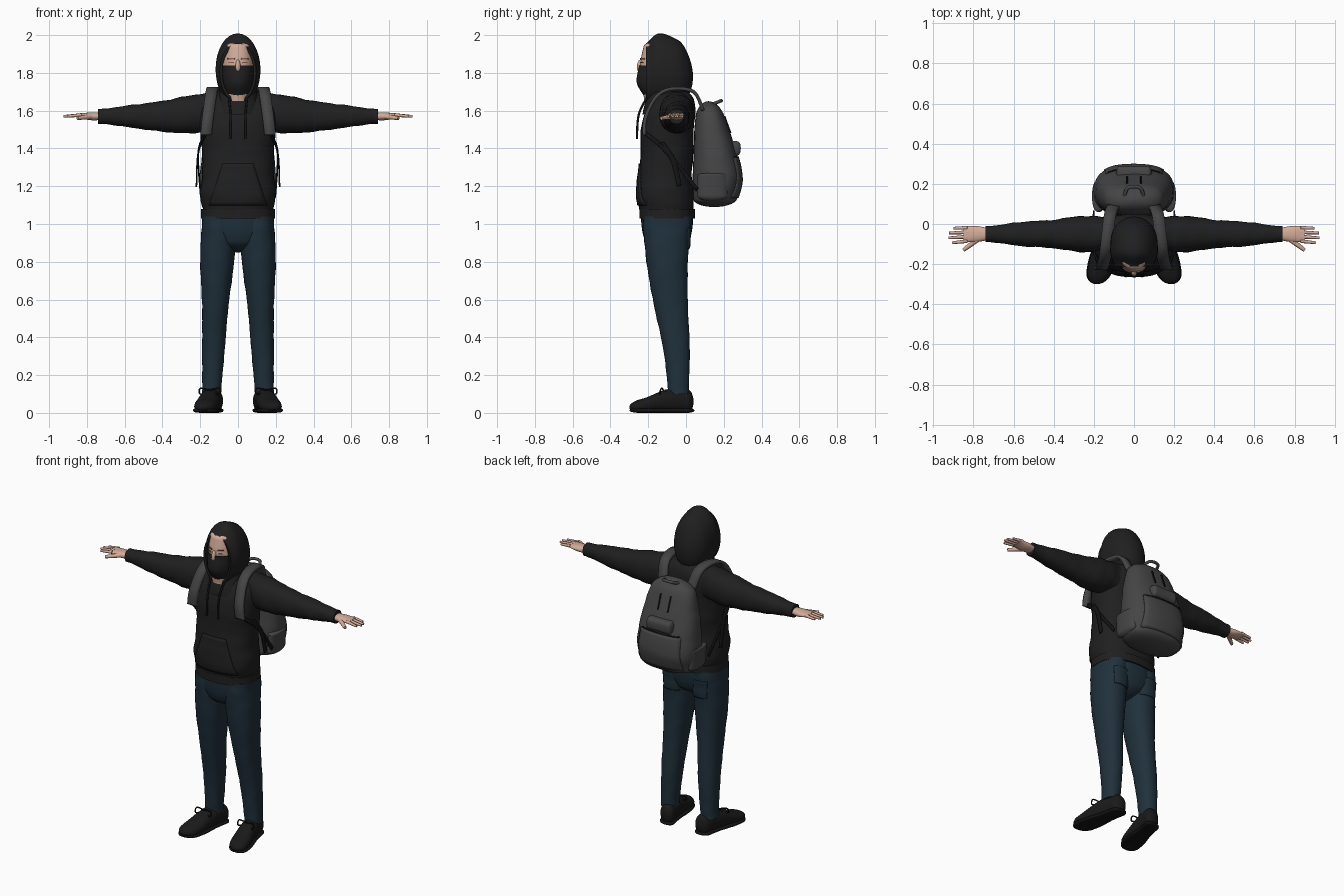
import bpy, bmesh, math
from mathutils import Vector

if "Cube" in bpy.data.objects:
    bpy.data.objects.remove(bpy.data.objects["Cube"])


def material(name, red, green, blue):
    mat = bpy.data.materials.new(name)
    mat.use_nodes = True
    mat.diffuse_color = (red, green, blue, 1)
    shader = mat.node_tree.nodes["Principled BSDF"]
    shader.inputs["Base Color"].default_value = mat.diffuse_color
    shader.inputs["Roughness"].default_value = 0.9
    return mat


cloth = material("black cloth", .014, .014, .014)
trim = material("dark trim", .007, .007, .007)
denim = material("blue denim", .014, .03, .044)
canvas = material("grey canvas", .06, .06, .06)
leather = material("shoe black", .01, .01, .01)
skin = material("skin", .65, .41, .32)
brow = material("brow brown", .22, .12, .09)


def finish(name, bm, mat, mirror=False):
    """Turn a bmesh into a smooth shaded object, optionally mirrored in x."""
    bmesh.ops.recalc_face_normals(bm, faces=bm.faces)
    mesh = bpy.data.meshes.new(name)
    bm.to_mesh(mesh)
    bm.free()
    mesh.materials.append(mat)
    part = bpy.data.objects.new(name, mesh)
    bpy.context.collection.objects.link(part)
    bpy.ops.object.select_all(action="DESELECT")
    part.select_set(True)
    bpy.context.view_layer.objects.active = part
    bpy.ops.object.shade_smooth_by_angle(angle=math.pi / 4)
    if mirror:
        part.modifiers.new("mirror", "MIRROR").use_mirror_merge = False
    return part


def thicken(part, thickness):
    solid = part.modifiers.new("thickness", "SOLIDIFY")
    solid.thickness, solid.offset = thickness, 0


def sample(rows, s):
    """Catmull-Rom value at fraction s of evenly spaced rows of numbers."""
    last = len(rows) - 1
    i = max(min(int(s * last), last - 1), 0)
    t = s * last - i
    near = [rows[max(min(i + k, last), 0)] for k in (-1, 0, 1, 2)]
    return [b + t / 2 * (c - a + t * (2 * a - 5 * b + 4 * c - d + t * (3 * (b - c) + d - a)))
            for a, b, c, d in zip(*near)]


def path_through(points):
    steps = 6 * (len(points) - 1)
    return [Vector(sample(points, k / steps)) for k in range(steps + 1)]


def dome_scale(distance, length):
    """Elliptical shrink within the given length of an end."""
    if distance >= length:
        return 1
    return max(math.sqrt(1 - (1 - distance / length) ** 2), .02)


def loft(name, mat, axis, span, rows, drift=(0, 0), dome=(0, 0), power=2.2, fold=0,
         mirror=False, open_start=False):
    """Skin even sections (centre v, radius u, radius v); drift slides centre u along the span."""
    place = {"X": lambda t, u, v: (t, u, v),
             "Y": lambda t, u, v: (u, t, v),
             "Z": lambda t, u, v: (u, v, t)}[axis]
    start, end = span
    stations, sides = 36, 32
    bm = bmesh.new()
    rings = []
    for j in range(stations + 1):
        s = (1 - math.cos(math.pi * j / stations)) / 2
        t = start + s * (end - start)
        centre_u = drift[0] + s * (drift[1] - drift[0])
        centre_v, radius_u, radius_v = sample(rows, s)
        scale = dome_scale(t - start, dome[0]) * dome_scale(end - t, dome[1])
        ring = []
        for k in range(sides):
            angle = math.tau * k / sides
            c, d = math.cos(angle), math.sin(angle)
            wide = scale * (1 + fold * (math.sin(t * 75 + 2 * angle) + math.sin(t * 43 - 3 * angle)))
            u = centre_u + radius_u * wide * math.copysign(abs(c) ** (2 / power), c)
            v = centre_v + radius_v * wide * math.copysign(abs(d) ** (2 / power), d)
            ring.append(bm.verts.new(place(t, u, v)))
        rings.append(ring)
    for low, high in zip(rings, rings[1:]):
        for k in range(sides):
            n = (k + 1) % sides
            bm.faces.new((low[k], low[n], high[n], high[k]))
    if not open_start:
        bm.faces.new(rings[0])
    bm.faces.new(rings[-1])
    return finish(name, bm, mat, mirror)


def tube(name, mat, radius, points, taper=1):
    """Round cord through points, thinning towards its end."""
    path = path_through(points)
    curve = bpy.data.curves.new(name, "CURVE")
    curve.dimensions = "3D"
    curve.bevel_depth = radius
    curve.use_fill_caps = True
    spline = curve.splines.new("POLY")
    spline.points.add(len(path) - 1)
    for i, (point, position) in enumerate(zip(spline.points, path)):
        point.co = (*position, 1)
        point.radius = 1 + (taper - 1) * i / (len(path) - 1)
    curve.materials.append(mat)
    bpy.context.collection.objects.link(bpy.data.objects.new(name, curve))


def ribbon(name, mat, across, thickness, points):
    """Flat webbing along a path, mirrored to both sides."""
    bm = bmesh.new()
    half = Vector(across) / 2
    pairs = [(bm.verts.new(p - half), bm.verts.new(p + half)) for p in path_through(points)]
    for a, b in zip(pairs, pairs[1:]):
        bm.faces.new((a[0], a[1], b[1], b[0]))
    thicken(finish(name, bm, mat, True), thickness)


def patch(name, mat, target, side, centre, low, high, wide_low, wide_high):
    """Thin sewn panel projected on the front (-1) or back (1) of a part."""
    bm = bmesh.new()
    bmesh.ops.create_grid(bm, x_segments=12, y_segments=12, size=1)
    for vert in bm.verts:
        up = (vert.co.y + 1) / 2
        width = wide_low + up * (wide_high - wide_low)
        vert.co = (centre + vert.co.x * width, side, low + up * (high - low))
    part = finish(name, bm, mat)
    wrap = part.modifiers.new("wrap", "SHRINKWRAP")
    wrap.target, wrap.wrap_method, wrap.wrap_mode = target, "PROJECT", "ABOVE_SURFACE"
    wrap.use_project_y = True
    wrap.use_positive_direction = side < 0
    wrap.use_negative_direction = side > 0
    wrap.offset = .003
    thicken(part, .006)


# Hooded top
torso = loft("hoodie_body", cloth, "Z", (1.04, 1.72), [
    (-.1, .18, .14), (-.11, .2, .15), (-.11, .19, .14), (-.1, .19, .14),
    (-.1, .2, .14), (-.08, .2, .13), (-.06, .12, .09)], dome=(0, .06), power=2.4, fold=.006)
loft("hoodie_hem", cloth, "Z", (1.03, 1.08), [(-.1, .195, .147)], power=2.4)
loft("sleeve", cloth, "X", (.1, .72), [
    (1.6, .08, .1), (1.58, .09, .1), (1.57, .07, .08), (1.57, .06, .06), (1.57, .04, .04)],
    drift=(-.05, -.05), fold=.016, mirror=True)
loft("cuff", cloth, "X", (.69, .74), [(1.57, .04, .04)], drift=(-.05, -.05), mirror=True)
loft("collar", cloth, "Z", (1.58, 1.75), [(-.13, .12, .1), (-.1, .09, .09)])
hood = loft("hood", cloth, "Y", (-.21, .03), [
    (1.8, .09, .15), (1.82, .11, .18), (1.81, .11, .18), (1.8, .1, .16), (1.78, .09, .14)],
    dome=(0, .08), power=2, fold=.004, open_start=True)
thicken(hood, .014)
patch("front_pocket", cloth, torso, -1, 0, 1.1, 1.32, .15, .08)

# Head and face covering
face = loft("face", skin, "Z", (1.65, 1.97), [
    (-.14, .06, .08), (-.14, .08, .1), (-.14, .08, .1), (-.14, .07, .08)], dome=(0, .03))
loft("face_mask", cloth, "Z", (1.65, 1.84), [
    (-.14, .06, .07), (-.15, .08, .11), (-.15, .083, .1)], power=2)
loft("nose", skin, "Z", (1.8, 1.87), [(-.24, .014, .02)], dome=(.03, .04))

# Paired cords, face details and fingers
for side in (-1, 1):
    tube("drawstring", trim, .006, [(side * .05, -.2, 1.68), (side * .04, -.25, 1.58),
                                    (side * .04, -.26, 1.45)])
    patch("eyebrow", brow, face, -1, side * .035, 1.87, 1.877, .02, .017)
    patch("eye", brow, face, -1, side * .035, 1.852, 1.857, .012, .009)
    for k in range(4):
        y = -.085 + .022 * k
        tip = .925 - .01 * (k - 1.4) ** 2
        tube("finger", skin, .01, [(side * .83, y, 1.577), (side * tip, y * 1.1, 1.57)], .65)
    tube("thumb", skin, .015, [(side * .77, -.07, 1.57), (side * .85, -.13, 1.56)], .6)
loft("palm", skin, "X", (.72, .85), [(1.57, .03, .02), (1.57, .04, .02), (1.575, .04, .01)],
     drift=(-.05, -.05), mirror=True)

# Jeans
loft("jeans_hips", denim, "Z", (.85, 1.06), [
    (-.1, .1, .1), (-.1, .18, .13), (-.1, .18, .14)], dome=(.06, 0))
leg = loft("jeans_leg", denim, "Z", (.1, 1.04), [
    (-.04, .05, .055), (-.05, .06, .07), (-.08, .07, .09), (-.1, .09, .11), (-.1, .09, .13)],
    drift=(.14, .1), fold=.009, mirror=True)

# Shoes, laces and back pockets
loft("shoe", leather, "Y", (-.3, .04), [
    (.03, .05, .03), (.04, .06, .04), (.06, .055, .055), (.07, .05, .065), (.06, .045, .06)],
    drift=(.185, .12), dome=(.05, .03), mirror=True)
loft("shoe_sole", trim, "Y", (-.3, .045), [
    (.013, .06, .013), (.013, .065, .013), (.013, .05, .013), (.013, .05, .013)],
    drift=(.185, .12), dome=(.06, .04), power=3, mirror=True)
for side in (-1, 1):
    patch("back_pocket", denim, leg, 1, side * .1, .87, .98, .05, .056)
    for k in range(3):
        y, z = -.11 - .03 * k, .12 - .014 * k
        tube("lace", trim, .005, [(side * .12, y, z - .01), (side * .15, y, z),
                                  (side * .18, y, z - .01)])
    for x in (.1, .2):
        tube("lace_bow", trim, .004, [(side * .15, -.12, .12), (side * x, -.13, .13),
                                      (side * x, -.14, .1), (side * .15, -.12, .11)])

# Backpack
pack = loft("backpack", canvas, "Z", (1.09, 1.65), [
    (.15, .18, .11), (.165, .2, .13), (.155, .19, .115), (.135, .165, .09), (.12, .13, .06)],
    dome=(.04, .07), power=2.5, fold=.004)
patch("lower_pocket", canvas, pack, 1, 0, 1.14, 1.35, .15, .14)
patch("pocket_zip", trim, pack, 1, 0, 1.35, 1.357, .13, .13)
loft("small_pouch", canvas, "X", (-.09, .09), [(1.4, .04, .04)],
     drift=(.25, .25), dome=(.02, .02), power=3)
loft("side_pocket", canvas, "Z", (1.12, 1.27), [(.14, .03, .08)],
     drift=(.17, .18), dome=(.03, .01), mirror=True)
tube("carry_handle", canvas, .009, [(-.05, .13, 1.63), (-.03, .18, 1.65),
                                    (.03, .18, 1.65), (.05, .13, 1.63)])
for side in (-1, 1):
    patch("upper_zip", trim, pack, 1, side * .035, 1.48, 1.57, .004, .004)

# Carrying straps
ribbon("shoulder_strap", canvas, (.06, 0, 0), .018, [
    (.1, .09, 1.6), (.12, .04, 1.7), (.135, -.08, 1.715), (.145, -.16, 1.67),
    (.16, -.215, 1.56), (.17, -.22, 1.47)])
ribbon("lower_strap", trim, (0, .013, .018), .008, [
    (.17, -.215, 1.48), (.21, -.1, 1.38), (.2, .06, 1.18)])
ribbon("strap_tail", trim, (0, .026, .008), .008, [
    (.2, -.13, 1.43), (.215, -.07, 1.34), (.22, -.035, 1.2)])
